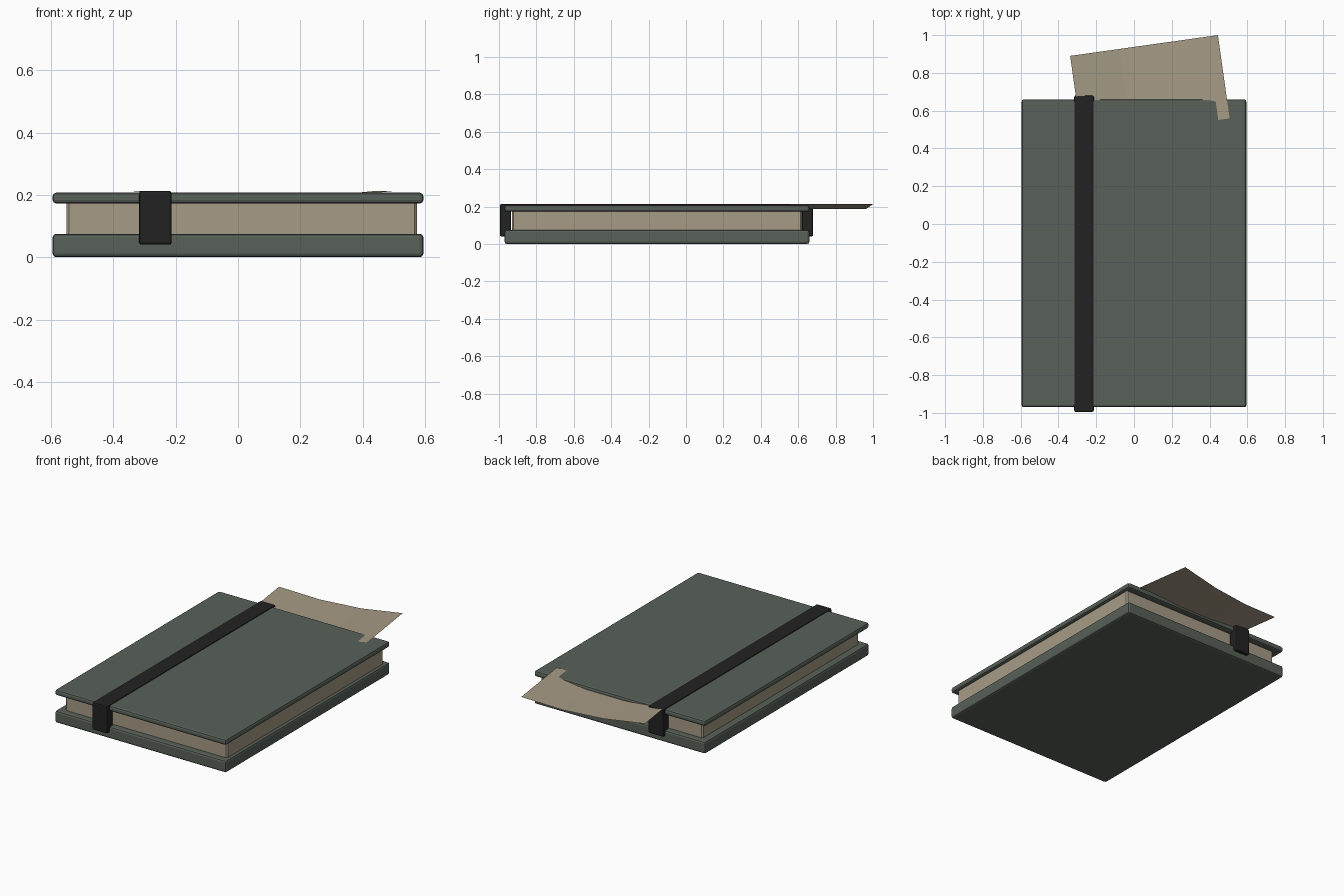
import bpy, bmesh, math
from mathutils import Vector

if "Cube" in bpy.data.objects:
    bpy.data.objects.remove(bpy.data.objects["Cube"])


def material(name, srgb):
    m = bpy.data.materials.new(name)
    m.diffuse_color = [((c / 255 + 0.055) / 1.055) ** 2.4 for c in srgb] + [1]
    m.use_nodes = True
    m.node_tree.nodes["Principled BSDF"].inputs["Base Color"].default_value = m.diffuse_color
    return m


cover_green = material("cover_green", (88, 96, 88))
paper_beige = material("paper_beige", (166, 155, 134))
strap_black = material("strap_black", (34, 34, 34))


def finish(name, bm, mat, bevel=0.0, segments=1):
    bmesh.ops.recalc_face_normals(bm, faces=bm.faces)
    mesh = bpy.data.meshes.new(name)
    bm.to_mesh(mesh)
    bm.free()
    mesh.materials.append(mat)
    ob = bpy.data.objects.new(name, mesh)
    bpy.context.collection.objects.link(ob)
    if bevel:
        mod = ob.modifiers.new("bevel", "BEVEL")
        mod.width, mod.segments = bevel, segments
    return ob


def box(name, lo, hi, mat, bevel, segments=1):
    bm = bmesh.new()
    bmesh.ops.create_cube(bm, size=1)
    for v in bm.verts:
        v.co = [l + (h - l) * (c + 0.5) for l, h, c in zip(lo, hi, v.co)]
    return finish(name, bm, mat, bevel, segments)


# Covers and page block
box("bottom_cover", (-0.595, -0.97, 0), (0.595, 0.66, 0.075), cover_green, 0.012, 2)
box("top_cover", (-0.595, -0.97, 0.172), (0.595, 0.66, 0.207), cover_green, 0.012, 2)
box("page_block", (-0.55, -0.93, 0.06), (0.575, 0.62, 0.185), paper_beige, 0.008)

# Elastic strap: U-shaped side profile extruded across its width
profile = [(-0.995, 0.04), (-0.995, 0.213), (0.68, 0.213), (0.68, 0.04),
           (0.62, 0.04), (0.62, 0.196), (-0.935, 0.196), (-0.935, 0.04)]
bm = bmesh.new()
face = bm.faces.new([bm.verts.new((-0.317, y, z)) for y, z in profile])
out = bmesh.ops.extrude_face_region(bm, geom=[face])
bmesh.ops.translate(bm, vec=(0.104, 0, 0),
                    verts=[g for g in out["geom"] if isinstance(g, bmesh.types.BMVert)])
finish("elastic_strap", bm, strap_black, 0.008, 2)

# Loose sheet, sagging in the middle and turned slightly
angle = math.radians(8)
across = Vector((math.cos(angle), math.sin(angle), 0))
down = Vector((math.sin(angle), -math.cos(angle), 0))
corner = Vector((-0.338, 0.89, 0))
bm = bmesh.new()
rows = []
for i, z in enumerate((0.212, 0.187, 0.187, 0.213)):
    top = corner + across * (0.79 * i / 3) + Vector((0, 0, z))
    rows.append([bm.verts.new(top), bm.verts.new(top + down * 0.445)])
for a, b in zip(rows, rows[1:]):
    bm.faces.new((a[0], a[1], b[1], b[0]))
sheet = finish("loose_sheet", bm, paper_beige)
if sheet.data.polygons[0].normal.z < 0:
    sheet.data.flip_normals()
